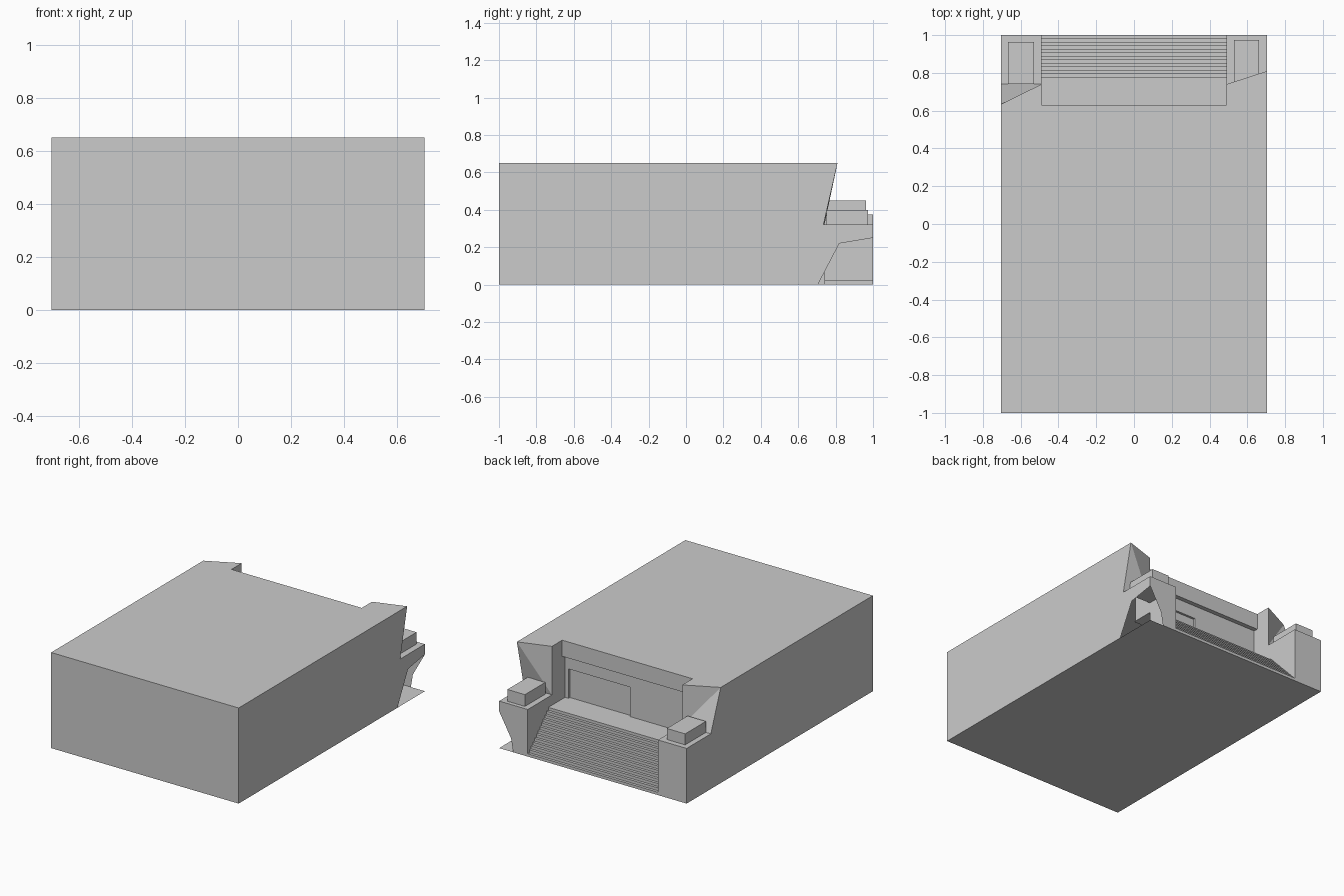
import bpy
import bmesh
from mathutils import Vector

if "Cube" in bpy.data.objects:
    bpy.data.objects.remove(bpy.data.objects["Cube"])

W, IN, H = 0.705, 0.49, 0.65      # half width, half entrance width, height
LAND, STEPS = 0.25, 13            # landing height, number of steps


def sheet(name, faces):
    """Object from (points, outward direction) polygons."""
    bm = bmesh.new()
    for pts, out in faces:
        f = bm.faces.new([bm.verts.new(p) for p in pts])
        f.normal_update()
        if f.normal.dot(Vector(out)) < 0:
            f.normal_flip()
    bmesh.ops.remove_doubles(bm, verts=bm.verts, dist=1e-5)
    me = bpy.data.meshes.new(name)
    bm.to_mesh(me)
    bm.free()
    ob = bpy.data.objects.new(name, me)
    bpy.context.collection.objects.link(ob)
    return ob


def at_x(x, yz): return [(x, y, z) for y, z in yz]
def at_y(y, xz): return [(x, y, z) for x, z in xz]
def at_z(z, xy): return [(x, y, z) for x, y in xy]
def rect(a0, a1, b0, b1): return [(a0, b0), (a1, b0), (a1, b1), (a0, b1)]


def block(name, x0, x1, y0, y1, z0, z1):
    bpy.ops.mesh.primitive_cube_add(size=1, location=((x0 + x1) / 2, (y0 + y1) / 2, (z0 + z1) / 2))
    ob = bpy.context.object
    ob.name = name
    ob.scale = (x1 - x0, y1 - y0, z1 - z0)


# Main hall: roof with entrance notch, floor, front, and side walls
roof = [(-W, -1), (W, -1), (W, 0.81), (IN, 0.74), (IN, 0.63), (-IN, 0.63), (-IN, 0.74), (-W, 0.634)]
right = [(-1, 0), (0.705, 0), (0.82, 0.22), (1, 0.25), (1, 0.32), (0.735, 0.32), (0.81, H), (-1, H)]
left = [(-1, 0), (1, 0), (1, 0.375), (0.74, 0.375), (0.634, H), (-1, H)]
sheet("main_hall", [
    (at_z(H, roof), (0, 0, 1)),
    (at_z(0, rect(-W, W, -1, 1)), (0, 0, -1)),
    (at_y(-1, rect(-W, W, 0, H)), (0, -1, 0)),
    (at_x(W, right), (1, 0, 0)),
    (at_x(-W, left), (-1, 0, 0)),
])

# Entrance corners: sloping wall, recess cheek, pedestal and cap block
right_front = [(IN, 0), (0.6, 0), (0.615, 0.09), (W, 0.25), (W, 0.32), (IN, 0.32)]
left_front = rect(-W, -IN, 0, 0.375)
for side, s, roof_y, base_y, h, low, front in (
        ("right", 1, 0.81, 0.735, 0.32, 0.02, right_front),
        ("left", -1, 0.634, 0.74, 0.375, 0.0, left_front)):
    roof_out, roof_in = (s * W, roof_y, H), (s * IN, 0.74, H)
    base_out, base_in = (s * W, base_y, h), (s * IN, 0.74, h)
    cheek = [(0.60, LAND), (0.74, LAND), (0.74, H), (0.63, H), (0.63, 0.54), (0.60, 0.54)]
    sheet(side + "_corner_wall", [
        ([roof_out, roof_in, base_in], (0, 1, 0)),
        ([roof_out, base_in, base_out], (0, 1, 0)),
        (at_x(s * IN, cheek), (-s, 0, 0)),
    ])
    sheet(side + "_pedestal", [
        ([base_out, base_in, (s * IN, 1, h), (s * W, 1, h)], (0, 0, 1)),
        (at_y(1, front), (0, 1, 0)),
        (at_x(s * IN, rect(0.74, 1, low, h)), (-s, 0, 0)),
    ])
block("right_cap_block", 0.53, 0.662, 0.75, 0.973, 0.32, 0.40)
block("left_cap_block", -0.668, -0.53, 0.74, 0.963, 0.375, 0.45)

# Entrance wall with lintel and door opening
D0, D1, DZ = 0.0, 0.464, 0.45
wall = [(-IN, LAND), (D0, LAND), (D0, DZ), (D1, DZ), (D1, LAND), (IN, LAND), (IN, 0.54), (-IN, 0.54)]
sheet("entrance_wall", [
    (at_y(0.63, rect(-IN, IN, 0.54, H)), (0, 1, 0)),
    (at_z(0.54, rect(-IN, IN, 0.60, 0.63)), (0, 0, -1)),
    (at_y(0.60, wall), (0, 1, 0)),
])
sheet("door", [
    (at_y(0.585, rect(D0, D1, LAND, DZ)), (0, 1, 0)),
    (at_x(D0, rect(0.585, 0.60, LAND, DZ)), (1, 0, 0)),
    (at_x(D1, rect(0.585, 0.60, LAND, DZ)), (-1, 0, 0)),
    (at_z(DZ, rect(D0, D1, 0.585, 0.60)), (0, 0, -1)),
])

# Stairs up to the landing
run, rise = 0.24 / STEPS, LAND / STEPS
stairs = []
for i in range(STEPS):
    y, z = 1 - i * run, (i + 1) * rise
    back = y - run if i < STEPS - 1 else 0.585
    stairs.append((at_y(y, rect(-IN, IN, z - rise, z)), (0, 1, 0)))
    stairs.append((at_z(z, rect(-IN, IN, back, y)), (0, 0, 1)))
sheet("stairs", stairs)
